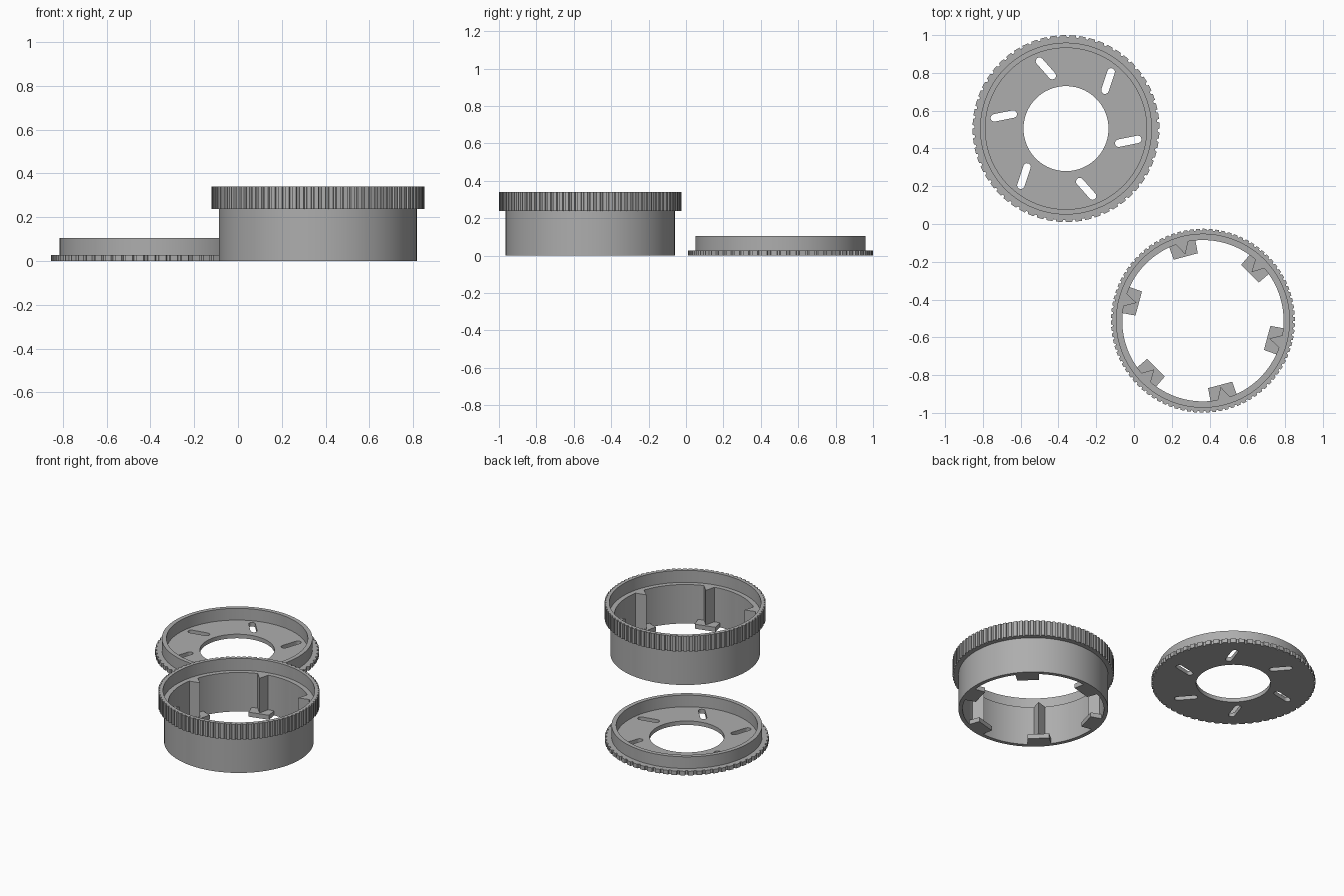
import bpy, math
from math import cos, sin, pi, radians
from mathutils import Vector

if "Cube" in bpy.data.objects:
    bpy.data.objects.remove(bpy.data.objects["Cube"])

LID = Vector((-0.36, 0.505, 0))
RING = Vector((0.365, -0.512, 0))

grey = bpy.data.materials.new("plain grey")
grey.diffuse_color = (0.42, 0.42, 0.42, 1)
grey.use_nodes = True
grey.node_tree.nodes["Principled BSDF"].inputs["Base Color"].default_value = grey.diffuse_color


def make(name, verts, faces, loc):
    mesh = bpy.data.meshes.new(name)
    mesh.from_pydata(verts, [], faces)
    mesh.materials.append(grey)
    obj = bpy.data.objects.new(name, mesh)
    obj.location = loc
    bpy.context.collection.objects.link(obj)
    return obj


def smooth(obj):
    bpy.ops.object.select_all(action='DESELECT')
    obj.select_set(True)
    bpy.context.view_layer.objects.active = obj
    bpy.ops.object.shade_smooth_by_angle(angle=radians(25))


def lathe(name, profile, loc, angles, groove=None):
    """Closed (radius, z) profile, counter-clockwise, swept round z.
    groove(k) gives the inset of profile points marked True at step k."""
    n, m = len(angles), len(profile)
    verts, faces = [], []
    for k, a in enumerate(angles):
        for p in profile:
            r = p[0] - (groove(k) if len(p) > 2 else 0)
            verts.append((r * cos(a), r * sin(a), p[1]))
    for k in range(n):
        for j in range(m):
            a, b = k * m + j, k * m + (j + 1) % m
            c, d = (k + 1) % n * m + (j + 1) % m, (k + 1) % n * m + j
            faces.append((a, d, c, b))
    obj = make(name, verts, faces, loc)
    # face normals outward
    import bmesh
    bm = bmesh.new()
    bm.from_mesh(obj.data)
    bmesh.ops.recalc_face_normals(bm, faces=bm.faces)
    bm.to_mesh(obj.data)
    bm.free()
    return obj


def tooth_angles(count, land):
    """Four steps per tooth: land start, land end, groove start, groove end."""
    return [2 * pi * (k + f) / count for k in range(count)
            for f in (0, land, land + 0.08, 0.92)]


def prism(name, outline, z0, z1, loc):
    n = len(outline)
    verts = [(x, y, z) for z in (z0, z1) for x, y in outline]
    faces = [tuple(range(n))[::-1], tuple(range(n, 2 * n))]
    faces += [(i, (i + 1) % n, (i + 1) % n + n, i + n) for i in range(n)]
    return make(name, verts, faces, loc)


def turned(x, y, a):
    return (x * cos(a) - y * sin(a), x * sin(a) + y * cos(a))


round_steps = [2 * pi * k / 120 for k in range(120)]

# Lid plate with notched edge and central hole
plate = lathe("lid_plate",
              [(0.225, 0), (0.495, 0, True), (0.495, 0.027, True), (0.225, 0.027)],
              LID, tooth_angles(60, 0.62),
              lambda k: 0.011 if k % 4 > 1 else 0)

# Six slanted slots cut through the plate
for i in range(6):
    a = radians(-11.5 + 60 * i)
    tilt = a + radians(23)
    cx, cy = 0.336 * cos(a), 0.336 * sin(a)
    outline = []
    for s in range(18):
        t = -pi / 2 + pi * (s % 9) / 8 + (pi if s > 8 else 0)
        end = 0.051 if s < 9 else -0.051
        x, y = turned(end + 0.02 * cos(t), 0.02 * sin(t), tilt)
        outline.append((cx + x, cy + y))
    cutter = prism("slot_cutter", outline, -0.05, 0.08, LID)
    cutter.hide_render = True
    bpy.context.view_layer.objects.active = plate
    mod = plate.modifiers.new("slot", 'BOOLEAN')
    mod.operation = 'DIFFERENCE'
    mod.solver = 'EXACT'
    mod.object = cutter
    bpy.ops.object.modifier_apply(modifier=mod.name)
    bpy.data.objects.remove(cutter)
smooth(plate)

# Raised lip on the lid
smooth(lathe("lid_lip", [(0.427, 0.02), (0.455, 0.02), (0.455, 0.105), (0.427, 0.105)],
             LID, round_steps))

# Body wall, whose top forms the shelf inside the collar
smooth(lathe("body_wall", [(0.427, 0), (0.452, 0), (0.452, 0.26), (0.427, 0.26)],
             RING, round_steps))

# Knurled collar
smooth(lathe("knurled_collar",
             [(0.45, 0.238), (0.487, 0.238, True), (0.487, 0.34, True),
              (0.458, 0.34), (0.458, 0.26), (0.45, 0.26)],
             RING, tooth_angles(90, 0.55),
             lambda k: 0.009 if k % 4 > 1 else 0))

# Six inner tabs: a foot at the base and a wedge-shaped post above it
for i in range(6):
    a = radians(-15 + 60 * i)
    foot = [(0.352, -0.066), (0.428, -0.072), (0.436, 0), (0.428, 0.072), (0.352, 0.066)]
    post = [(0.364, 0), (0.43, -0.036), (0.438, 0), (0.43, 0.036)]
    prism("tab_foot", [turned(x, y, a) for x, y in foot], 0, 0.03, RING)
    prism("tab_post", [turned(x, y, a) for x, y in post], 0.01, 0.26, RING)
